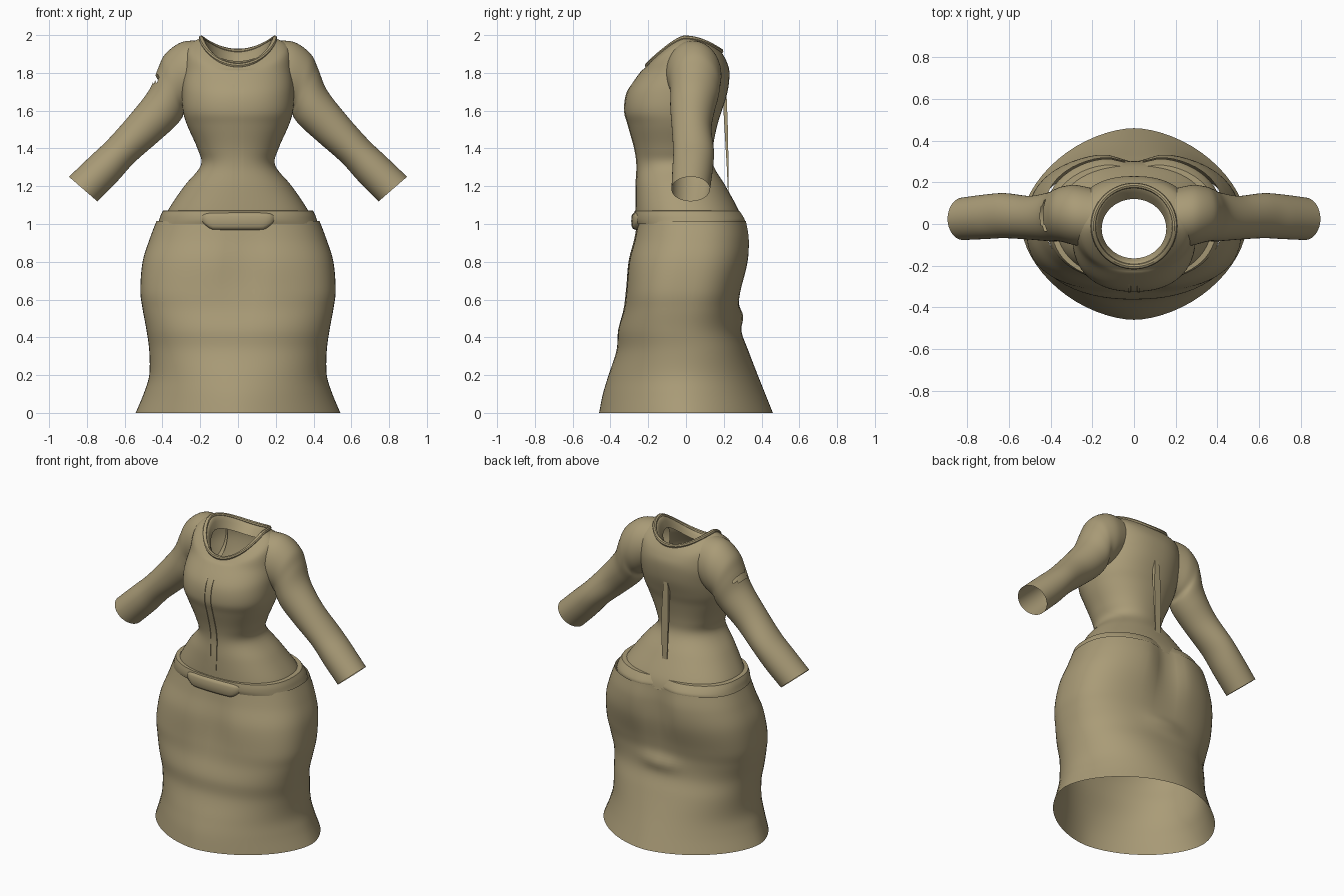
import bpy, bmesh, math
from mathutils import Vector

if "Cube" in bpy.data.objects:
    bpy.data.objects.remove(bpy.data.objects["Cube"])

khaki = bpy.data.materials.new("khaki cloth")
khaki.diffuse_color = (0.40, 0.33, 0.185, 1)
khaki.use_nodes = True
khaki.node_tree.nodes["Principled BSDF"].inputs["Base Color"].default_value = khaki.diffuse_color
SIDES = 64


def finish(name, bm):
    """Turn a bmesh into a smooth-shaded object in the cloth colour."""
    bmesh.ops.recalc_face_normals(bm, faces=bm.faces)
    me = bpy.data.meshes.new(name)
    bm.to_mesh(me)
    bm.free()
    me.materials.append(khaki)
    ob = bpy.data.objects.new(name, me)
    bpy.context.collection.objects.link(ob)
    bpy.ops.object.select_all(action='DESELECT')
    ob.select_set(True)
    bpy.context.view_layer.objects.active = ob
    bpy.ops.object.shade_smooth_by_angle(angle=math.radians(40))
    return ob


def refine(rows, steps=4):
    """Smooth interpolation between key rows."""
    out = []
    for i in range(len(rows) - 1):
        p = [rows[max(0, min(len(rows) - 1, i + k))] for k in (-1, 0, 1, 2)]
        for s in range(steps):
            t = s / steps
            out.append([b + 0.5 * t * (c - a + t * (2*a - 5*b + 4*c - d + t * (3*(b - c) + d - a)))
                        for a, b, c, d in zip(*p)])
    return out + [list(rows[-1])]


def skin(name, loops, closed=True):
    """Join rows of points into a shell."""
    bm = bmesh.new()
    vs = [[bm.verts.new(p) for p in loop] for loop in loops]
    n = len(vs[0])
    for a, b in zip(vs, vs[1:]):
        for j in range(n if closed else n - 1):
            k = (j + 1) % n
            bm.faces.new((a[j], a[k], b[k], b[j]))
    return finish(name, bm)


def spow(v, e):
    return math.copysign(abs(v) ** e, v)


def body_ring(row, shape=None):
    """Row: side z, half width, front y, back y, roundness, front rise, back rise."""
    z, hw, yf, yb, n, rf, rb = row
    pts = []
    for j in range(SIDES):
        a = 2 * math.pi * j / SIDES
        c, s = math.cos(a), math.sin(a)
        p = Vector((hw * spow(c, 2 / n), (yf + yb) / 2 + (yb - yf) / 2 * spow(s, 2 / n),
                    z + (s * s * rb if s > 0 else abs(s) ** 1.4 * rf)))
        pts.append(shape(p, s) if shape else p)
    return pts


def bump(v, centre, width):
    return math.exp(-((v - centre) / width) ** 2)


def hips(p, s):
    """Cleft at the back and shallow fold between the legs at the front."""
    if s > 0:
        p.y -= 0.05 * bump(p.x, 0, 0.09) * bump(p.z, 0.9, 0.22)
        p.y += 0.025 * bump(p.x, 0, 0.12) * bump(p.z, 0.51, 0.05)
    else:
        p.y += 0.025 * bump(p.x, 0.03, 0.09) * bump(p.z, 0.78, 0.2)
    return p


# skirt
skirt_rows = [(0, .542, -.46, .46, 1.76, 0, 0), (.1, .50, -.44, .42, 1.85, 0, 0),
              (.2, .47, -.41, .38, 2.0, 0, 0), (.33, .47, -.368, .33, 2.2, 0, 0),
              (.44, .485, -.36, .29, 2.3, 0, 0), (.55, .505, -.333, .28, 2.5, 0, 0),
              (.65, .517, -.322, .295, 2.6, 0, 0),
              (.8, .505, -.31, .335, 2.5, 0, 0), (.92, .468, -.28, .345, 2.4, 0, 0),
              (1.015, .432, -.26, .33, 2.4, 0, 0)]
skin("skirt", [body_ring(r, hips) for r in refine(skirt_rows, 6)])

# waistband, its top edge turned in to the bodice
band_rows = [(1.0, .425, -.272, .322, 2.4, 0, 0), (1.02, .418, -.278, .325, 2.4, 0, 0),
             (1.045, .410, -.278, .312, 2.4, 0, 0), (1.07, .398, -.274, .295, 2.4, 0, 0)]
band_rows = refine(band_rows, 3) + [(1.072, .372, -.262, .275, 2.3, 0, 0)]
skin("waistband", [body_ring(r, hips) for r in band_rows])

# bodice, rising to a tilted neckline
neck = (1.985, .195, -.205, .185, 2, -.145, -.07)
bodice_rows = refine([
    (1.0, .395, -.262, .30, 2.3, 0, 0), (1.07, .372, -.265, .28, 2.3, 0, 0),
    (1.2, .285, -.265, .21, 2.2, 0, 0), (1.31, .197, -.26, .145, 2.2, 0, 0),
    (1.4, .215, -.272, .142, 2.2, 0, 0), (1.52, .268, -.305, .165, 2.2, 0, 0),
    (1.6, .292, -.325, .19, 2.3, 0, 0), (1.7, .297, -.31, .22, 2.3, 0, 0),
    (1.8, .292, -.245, .23, 2.3, 0, 0),
    (1.935, .272, -.222, .215, 2.2, -.113, -.075), neck], 6)
skin("bodice", [body_ring(r) for r in bodice_rows])

# neck lining turned inwards
lining_rows = [neck, (1.975, .175, -.185, .165, 2, -.14, -.07),
               (1.91, .155, -.165, .12, 2, -.11, -.05)]
skin("neck_lining", [body_ring(r) for r in refine(lining_rows, 3)])

# rolled neck trim
path = body_ring(neck)
middle = Vector((0, -.01, 0))
trim = []
for p in path:
    out = (p - middle) * Vector((1, 1, 0))
    out.normalize()
    trim.append([p + out * .013 * math.cos(k * math.pi / 4)
                 + Vector((0, 0, .013 * math.sin(k * math.pi / 4))) for k in range(8)])
skin("neck_trim", trim + trim[:1])

# sleeves: top x, top z, bottom x, bottom z, half depth, centre y
sleeve_rows = refine([
    (.20, 1.972, .19, 1.66, .14, .03), (.30, 1.962, .255, 1.62, .145, .042),
    (.385, 1.90, .285, 1.60, .135, .047), (.425, 1.82, .295, 1.565, .128, .045),
    (.47, 1.71, .335, 1.515, .118, .035), (.57, 1.58, .43, 1.43, .105, .03),
    (.69, 1.445, .55, 1.325, .108, .04), (.78, 1.36, .64, 1.225, .107, .035),
    (.895, 1.25, .745, 1.12, .102, .025)], 6)
for side, label in ((-1, "right"), (1, "left")):
    loops = []
    for tx, tz, bx, bz, d, cy in sleeve_rows:
        loop = []
        for j in range(48):
            c, s = math.cos(j * math.pi / 24), math.sin(j * math.pi / 24)
            loop.append((side * ((tx + bx) / 2 + (tx - bx) / 2 * c), cy + d * s,
                         (tz + bz) / 2 + (tz - bz) / 2 * c))
        loops.append(loop)
    sleeve = skin(label + "_sleeve", loops)
    if side < 0:  # small slit on the outer arm
        bm = bmesh.new()
        bm.from_mesh(sleeve.data)
        slit = [f for f in bm.faces if ((f.calc_center_median().z - 1.765) / .022) ** 2
                + ((f.calc_center_median().y - .035) / .08) ** 2 < 1
                and f.calc_center_median().x < -.42]
        bmesh.ops.delete(bm, geom=slit, context='FACES')
        bm.to_mesh(sleeve.data)
        bm.free()

# front placket: two narrow raised strips following the chest
front = [r for r in bodice_rows if 1.05 < r[0] < 1.75]
for x, label in ((-.022, "right"), (.022, "left")):
    skin(label + "_placket", [[(x + dx, r[2] + dy, r[0]) for dx, dy in
         ((-.008, .006), (-.006, -.003), (.006, -.003), (.008, .006))]
        for r in front], closed=False)

# front pouch under the waistband: rounded tapered roll
pouch = []
for i in range(25):
    x = -.2 + .4 * i / 24
    e = max(0.02, 1 - abs(x / .2) ** 8) ** .5
    low = .968 + .035 * max(0, abs(x) - .14) / .06
    pouch.append([(x, -.253 + .35 * x * x + .037 * e * spow(math.cos(k * math.pi / 8), .6),
                   (1.062 + low) / 2 + (1.062 - low) / 2 * e * spow(math.sin(k * math.pi / 8), .6))
                  for k in range(16)])
skin("front_pouch", pouch)

# loose tapered strip hanging from the upper back
strip = []
for y, z, w, d in ((.208, 1.68, .016, .014), (.216, 1.5, .024, .012),
                   (.222, 1.3, .022, .006), (.224, 1.17, .018, .002)):
    strip.append([(-w, y - d, z), (w, y - d, z), (w, y + d / 2, z), (-w, y + d / 2, z)])
skin("back_strip", strip)
